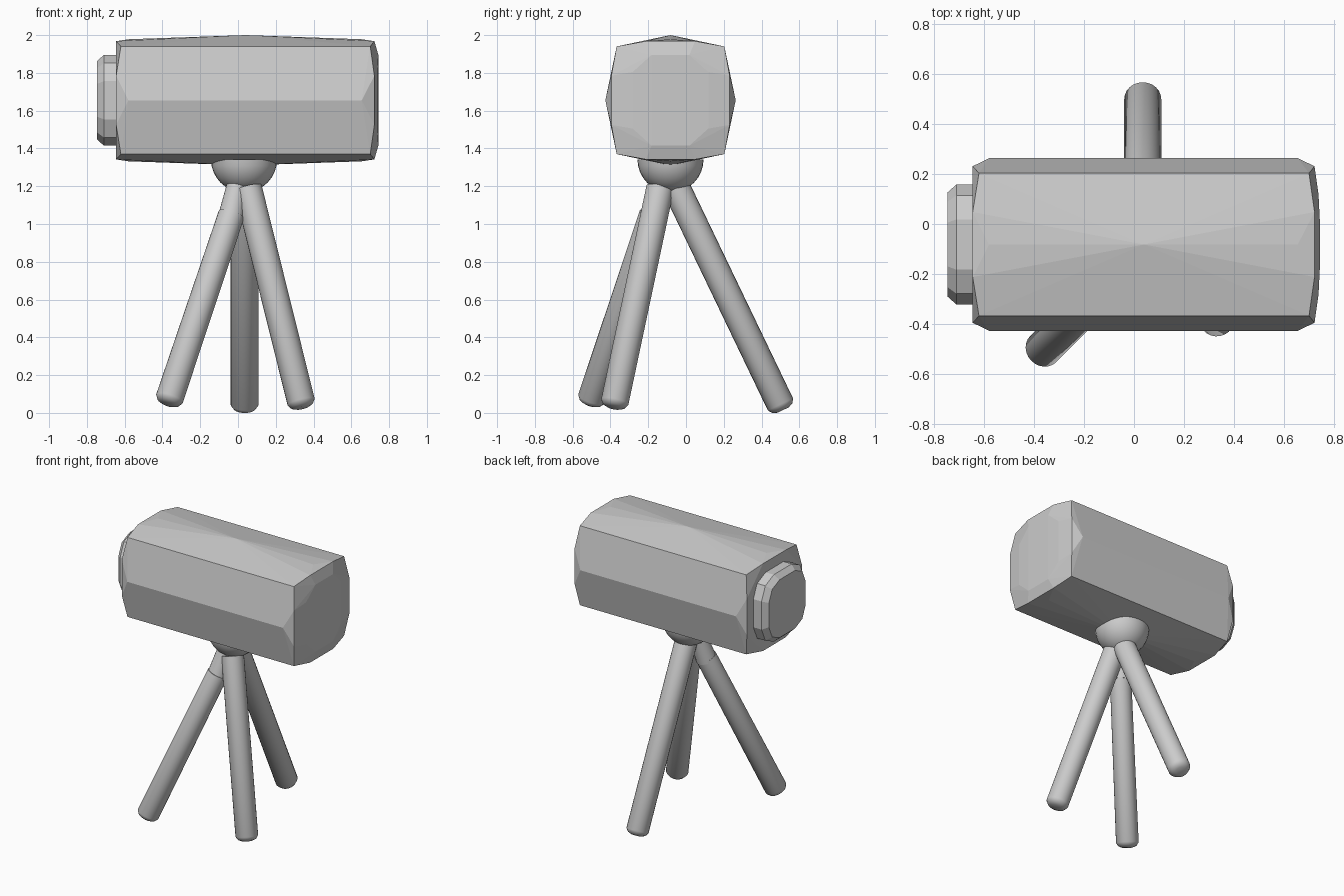
import bpy, bmesh, math
from mathutils import Vector

if "Cube" in bpy.data.objects:
    bpy.data.objects.remove(bpy.data.objects["Cube"])

CY, CZ = -0.082, 1.655  # axis of the housing


def make_object(name, bm, smooth=False):
    bmesh.ops.recalc_face_normals(bm, faces=bm.faces)
    me = bpy.data.meshes.new(name)
    bm.to_mesh(me)
    bm.free()
    ob = bpy.data.objects.new(name, me)
    bpy.context.collection.objects.link(ob)
    if smooth:
        bpy.ops.object.select_all(action='DESELECT')
        ob.select_set(True)
        bpy.context.view_layer.objects.active = ob
        bpy.ops.object.shade_smooth_by_angle(angle=math.radians(35))
    return ob


def hull(name, points):
    bm = bmesh.new()
    for x, y, z in points:
        bm.verts.new((x, CY + y, CZ + z))
    res = bmesh.ops.convex_hull(bm, input=bm.verts)
    loose = [v for v in bm.verts if not v.link_faces]
    bmesh.ops.delete(bm, geom=loose, context='VERTS')
    bmesh.ops.dissolve_limit(bm, angle_limit=math.radians(1), verts=bm.verts, edges=bm.edges)
    return make_object(name, bm)


def signs(x, y, z):
    return [(x, sy * y, sz * z) for sy in (-1, 1) for sz in (-1, 1)]


# faceted housing: ridged sides and slightly bulged ends
pts = []
for corner, edge, ridge in ((-0.62, -0.645, -0.58), (0.70, 0.722, 0.655)):
    pts += signs(corner, 0.285, 0.285)
    pts += signs(edge, 0.13, 0.313) + signs(edge, 0.313, 0.13)
    pts += signs(ridge, 0, 0.323) + signs(ridge, 0.345, 0)
pts += signs(0.04, 0, 0.345)
pts += signs(0.743, 0.10, 0.24) + signs(0.738, 0.2, 0.15)
hull("housing", pts)

# rounded-square end cap on the left
cap = []
for x, a in ((-0.62, 0.24), (-0.71, 0.24), (-0.746, 0.208)):
    cap += signs(x, a, a * 0.42) + signs(x, a * 0.42, a) + signs(x, a * 0.82, a * 0.82)
hull("end_cap", cap)

# half-ball mount under the housing
bm = bmesh.new()
bmesh.ops.create_uvsphere(bm, u_segments=32, v_segments=16, radius=0.175)
bmesh.ops.bisect_plane(bm, geom=bm.verts[:] + bm.edges[:] + bm.faces[:], dist=1e-4,
                       plane_co=(0, 0, 0), plane_no=(0, 0, 1), clear_outer=True)
bmesh.ops.holes_fill(bm, edges=[e for e in bm.edges if e.is_boundary])
bmesh.ops.translate(bm, verts=bm.verts, vec=(0.032, CY, 1.342))
make_object("ball_mount", bm, True)


def tube(name, path, r0, r1, foot=True, n=24):
    """Round bar from start to end, with a shallow domed foot."""
    a, b = Vector(path[0]), Vector(path[1])
    d = (b - a).normalized()
    q = Vector((0, 0, 1)).rotation_difference(d)
    rings = [(a, r0), (b, r1)]
    if foot:
        rings += [(b + d * 0.022, r1 * 0.8), (b + d * 0.033, r1 * 0.45)]
    bm = bmesh.new()
    loops = []
    for c, r in rings:
        loops.append([bm.verts.new(c + q @ Vector((r * math.cos(t), r * math.sin(t), 0)))
                      for t in (2 * math.pi * i / n for i in range(n))])
    for p, s in zip(loops, loops[1:]):
        for i in range(n):
            j = (i + 1) % n
            bm.faces.new((p[i], p[j], s[j], s[i]))
    bm.faces.new(loops[0])
    bm.faces.new(loops[-1])
    make_object(name, bm, True)


# tripod legs
tube("back_leg", ((0.035, -0.05, 1.19), (0.035, 0.50, 0.045)), 0.074, 0.074)
tube("right_leg", ((0.053, -0.137, 1.19), (0.334, -0.377, 0.058)), 0.074, 0.074)
tube("left_leg", ((-0.035, -0.178, 1.05), (-0.363, -0.50, 0.075)), 0.07, 0.074)
# short bent neck at the top of the left leg
tube("left_leg_neck", ((0.005, -0.125, 1.24), (-0.038, -0.178, 1.035)), 0.055, 0.068, False)
